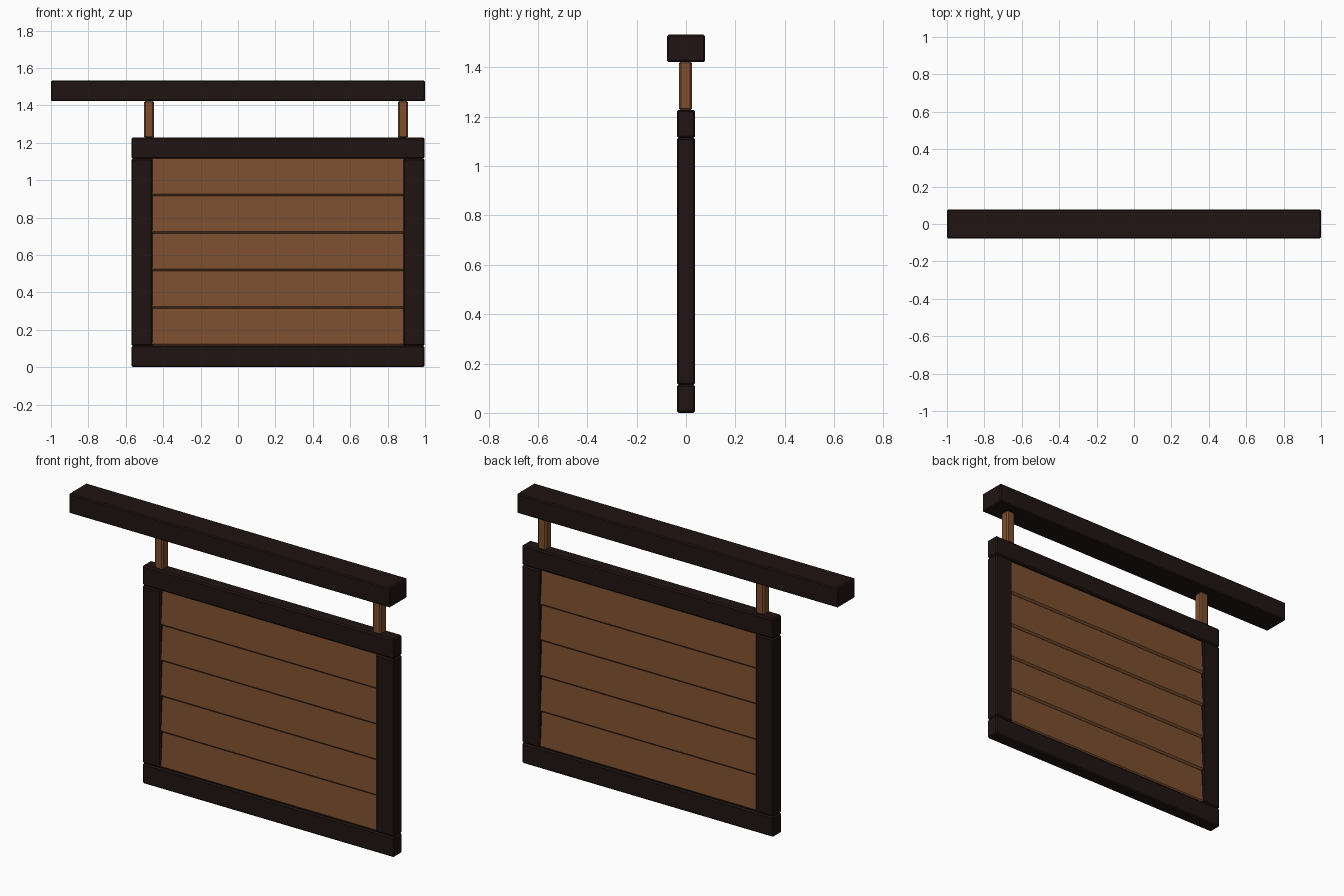
import bpy, bmesh

if "Cube" in bpy.data.objects:
    bpy.data.objects.remove(bpy.data.objects["Cube"])


def material(name, rgb):
    m = bpy.data.materials.new(name)
    m.diffuse_color = (*rgb, 1)
    m.use_nodes = True
    m.node_tree.nodes["Principled BSDF"].inputs["Base Color"].default_value = m.diffuse_color
    return m


DARK = material("dark_wood", (0.014, 0.007, 0.006))
BROWN = material("brown_wood", (0.2, 0.078, 0.029))


def finish(name, bm, mat):
    bmesh.ops.recalc_face_normals(bm, faces=bm.faces)
    me = bpy.data.meshes.new(name)
    bm.to_mesh(me)
    bm.free()
    me.materials.append(mat)
    ob = bpy.data.objects.new(name, me)
    bpy.context.collection.objects.link(ob)
    return ob


def timber(name, x, y, z, mat, bevel):
    """Chamfered box spanning the given (min, max) ranges."""
    bm = bmesh.new()
    bmesh.ops.create_cube(bm, size=1)
    for v in bm.verts:
        for i, (lo, hi) in enumerate((x, y, z)):
            v.co[i] = lo if v.co[i] < 0 else hi
    ob = finish(name, bm, mat)
    mod = ob.modifiers.new("chamfer", 'BEVEL')
    mod.width = bevel
    mod.segments = 1
    return ob


def plank(name, x0, x1, z0, z1):
    """Tapered board: wide chamfered bottom edge, narrow top, same on both faces."""
    half = [(0.022, z0), (0.032, z0 + 0.01), (0.02, z1)]
    profile = half + [(-y, z) for y, z in reversed(half)]
    bm = bmesh.new()
    face = bm.faces.new([bm.verts.new((x0, y, z)) for y, z in profile])
    ext = bmesh.ops.extrude_face_region(bm, geom=[face], use_keep_orig=True)
    for v in ext["geom"]:
        if isinstance(v, bmesh.types.BMVert):
            v.co.x = x1
    return finish(name, bm, BROWN)


L, R = -0.57, 0.997      # frame left and right
W = 0.113                # frame timber width
D = (-0.037, 0.037)      # frame depth
Z1, Z2 = 0.114, 1.115    # panel bottom and top

# Overhead beam
timber("beam", (-1, 1), (-0.077, 0.077), (1.422, 1.533), DARK, 0.006)

# Sign frame
timber("bottom_rail", (L, R), D, (0, Z1), DARK, 0.007)
timber("top_rail", (L, R), D, (Z2, 1.228), DARK, 0.007)
timber("left_stile", (L, L + W), D, (Z1, Z2), DARK, 0.007)
timber("right_stile", (R - W, R), D, (Z1, Z2), DARK, 0.007)

# Horizontal planks
step = (Z2 - Z1) / 5
for i in range(5):
    plank(f"plank_{i + 1}", L + W - 0.005, R - W + 0.005, Z1 + i * step, Z1 + (i + 1) * step)

# Hanging posts
for name, cx in (("left_hanger", -0.476), ("right_hanger", 0.882)):
    timber(name, (cx - 0.027, cx + 0.027), (-0.028, 0.025), (1.225, 1.425), BROWN, 0.008)
